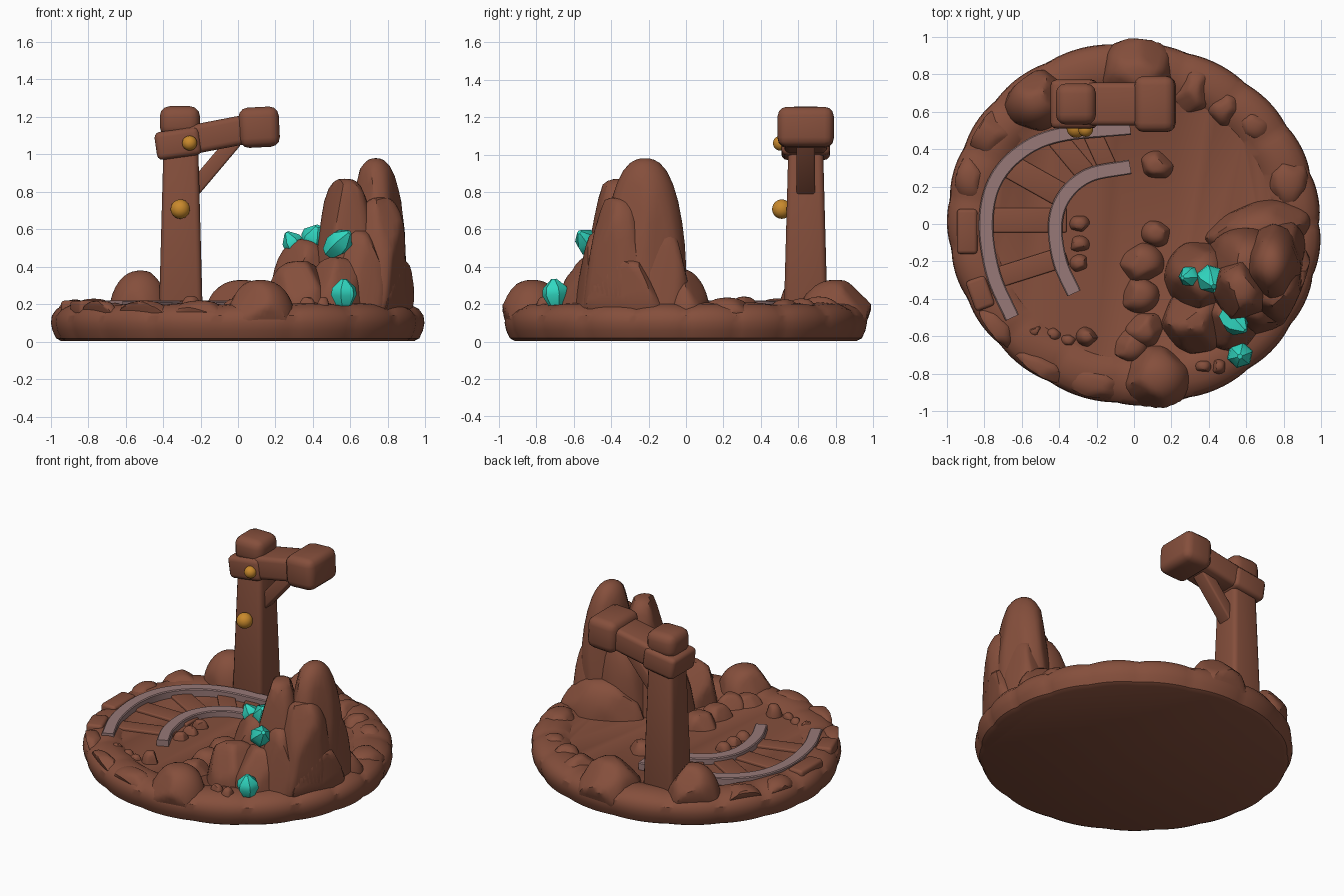
import bpy, bmesh, math, random
from mathutils import Vector, Matrix

if "Cube" in bpy.data.objects:
    bpy.data.objects.remove(bpy.data.objects["Cube"])

random.seed(5)
FLOOR = 0.17


def material(name, rgb):
    m = bpy.data.materials.new(name)
    m.diffuse_color = (*rgb, 1)
    m.use_nodes = True
    m.node_tree.nodes["Principled BSDF"].inputs["Base Color"].default_value = m.diffuse_color
    return m


BROWN = material("clay brown", (0.235, 0.078, 0.045))
RAIL = material("dusty rail grey", (0.31, 0.19, 0.185))
TEAL = material("crystal teal", (0.03, 0.68, 0.53))
GOLD = material("lamp gold", (0.58, 0.25, 0.025))


def finish(name, bm, mat, angle=32):
    bmesh.ops.recalc_face_normals(bm, faces=bm.faces)
    me = bpy.data.meshes.new(name)
    bm.to_mesh(me)
    bm.free()
    ob = bpy.data.objects.new(name, me)
    bpy.context.collection.objects.link(ob)
    me.materials.append(mat)
    bpy.ops.object.select_all(action='DESELECT')
    ob.select_set(True)
    bpy.context.view_layer.objects.active = ob
    bpy.ops.object.shade_smooth_by_angle(angle=math.radians(angle))
    return ob


def rock(name, x, y, top, rx, ry, turn=0, power=2.2, cuts=12, reach=0.97, z0=0.06):
    """Half-buried dome, chiselled by random planes; higher power gives fuller shoulders."""
    bm = bmesh.new()
    bmesh.ops.create_icosphere(bm, subdivisions=4, radius=1)
    for v in bm.verts:
        h = math.hypot(v.co.x, v.co.y)
        v.co *= (h ** power + abs(v.co.z) ** power) ** (-1 / power) * 1.03
    for _ in range(cuts):
        a = random.uniform(0, 2 * math.pi)
        e = random.uniform(0, 1.0)
        n = Vector((math.cos(a) * math.cos(e), math.sin(a) * math.cos(e), math.sin(e)))
        d = random.uniform(0.93, 0.99)
        for v in bm.verts:
            over = v.co.dot(n) - d
            if over > 0:
                v.co -= n * over * 0.85
    bmesh.ops.bisect_plane(bm, geom=bm.verts[:] + bm.edges[:] + bm.faces[:],
                           plane_co=(0, 0, 0), plane_no=(0, 0, -1), clear_outer=True)
    ex, ey, ez = (max(abs(v.co[k]) for v in bm.verts) for k in range(3))
    bmesh.ops.transform(bm, verts=bm.verts, matrix=Matrix.Translation((x, y, z0))
                        @ Matrix.Rotation(math.radians(turn), 4, 'Z')
                        @ Matrix.Diagonal((rx / ex, ry / ey, (top - z0) / ez, 1)))
    for v in bm.verts:      # keep the stone on the island
        r = math.hypot(v.co.x, v.co.y)
        lim = reach - 0.35 * max(0, 0.2 - v.co.z)
        if r > lim:
            v.co.x *= lim / r
            v.co.y *= lim / r
    finish(name, bm, BROWN)


def block(name, centre, size, mat=BROWN, taper=1.0, bevel=0.03, tilt=0, turn=0):
    """Rounded timber block; taper narrows the top."""
    bm = bmesh.new()
    bmesh.ops.create_cube(bm, size=1)
    for v in bm.verts:
        k = taper if v.co.z > 0 else 1
        v.co = Vector((v.co.x * size[0] * k, v.co.y * size[1] * k, v.co.z * size[2]))
    bmesh.ops.bevel(bm, geom=bm.edges[:], offset=bevel, segments=3, profile=0.5, affect='EDGES')
    bmesh.ops.transform(bm, verts=bm.verts, matrix=Matrix.Translation(centre)
                        @ Matrix.Rotation(turn, 4, 'Z') @ Matrix.Rotation(tilt, 4, 'Y'))
    finish(name, bm, mat)


def rail(name, pts, width, z0, z1):
    """Rectangular bar swept along a smooth path."""
    p = [Vector(q) for q in pts]
    p = [2 * p[0] - p[1]] + p + [2 * p[-1] - p[-2]]
    path = []
    for i in range(1, len(p) - 2):
        a, b, c, d = p[i - 1:i + 3]
        for s in range(8):
            t = s / 8
            path.append(0.5 * (2 * b + (c - a) * t + (2 * a - 5 * b + 4 * c - d) * t * t
                               + (3 * b - a - 3 * c + d) * t ** 3))
    path.append(p[-2])
    bm = bmesh.new()
    rings = []
    w, e = width / 2, 0.006
    section = ((-w, z0), (-w, z1 - e), (-w + e, z1), (w - e, z1), (w, z1 - e), (w, z0))
    for i, c in enumerate(path):
        t = (path[min(i + 1, len(path) - 1)] - path[max(i - 1, 0)]).normalized()
        n = Vector((-t.y, t.x))
        rings.append([bm.verts.new((c.x + n.x * o, c.y + n.y * o, z)) for o, z in section])
    for r, s in zip(rings, rings[1:]):
        for k in range(6):
            bm.faces.new((r[k], r[k - 1], s[k - 1], s[k]))
    bm.faces.new(rings[0])
    bm.faces.new(rings[-1])
    finish(name, bm, RAIL)


# round island base with a lumpy raised rim
bm = bmesh.new()
profile = [(0.945, 0.004), (0.972, 0.018), (0.992, 0.06), (1.0, 0.10), (0.995, 0.14), (0.97, 0.172),
           (0.92, 0.197), (0.85, 0.205), (0.79, 0.195), (0.75, FLOOR)]
N = 200
rings = []
for r, z in profile:
    ring = []
    for i in range(N):
        a = 2 * math.pi * i / N
        lump = abs(math.sin(9.5 * a + 0.9 * math.sin(2 * a))) ** 0.6
        k = 0.957 + 0.028 * math.cos(a) ** 2 - 0.014 * math.sin(2 * a) + 0.013 * lump
        zz = z + (0.012 * (lump - 0.7) if z > 0.15 and r > 0.77 else 0)
        ring.append(bm.verts.new((r * k * math.cos(a), r * k * math.sin(a), zz)))
    rings.append(ring)
for r, s in zip(rings, rings[1:]):
    for i in range(N):
        bm.faces.new((r[i - 1], r[i], s[i], s[i - 1]))
bm.faces.new(rings[0])
bm.faces.new(rings[-1])
finish("island_base", bm, BROWN)

# boulders on the rim: x, y, top, rx, ry, turn, reach
for i, (x, y, top, rx, ry, turn, reach) in enumerate([
        (0.02, 0.80, 0.33, 0.21, 0.21, 0, 1.0), (-0.52, 0.66, 0.38, 0.18, 0.17, 30, 0.975),
        (-0.77, 0.49, 0.23, 0.15, 0.18, 40, 0.98), (-0.87, 0.24, 0.225, 0.12, 0.15, 10, 0.99),
        (0.32, 0.71, 0.24, 0.12, 0.15, -20, 0.95), (0.49, 0.62, 0.23, 0.11, 0.12, -40, 0.95),
        (0.64, 0.53, 0.225, 0.12, 0.11, -50, 0.95), (0.82, 0.22, 0.235, 0.14, 0.17, 10, 0.98),
        (0.12, -0.82, 0.33, 0.19, 0.18, 0, 1.0), (-0.20, -0.84, 0.22, 0.20, 0.13, -10, 0.96),
        (-0.50, -0.76, 0.22, 0.19, 0.12, -35, 0.955), (-0.74, -0.56, 0.22, 0.17, 0.12, -55, 0.96)]):
    rock(f"rim_boulder_{i}", x, y, top, rx, ry, turn, 2.3, reach=reach, cuts=8)

# small stones on the floor: x, y, top, radius
for i, (x, y, top, r) in enumerate([
        (0.12, 0.31, 0.24, 0.10), (-0.29, 0.0, 0.22, 0.063), (-0.29, -0.11, 0.215, 0.063),
        (-0.29, -0.21, 0.215, 0.063), (-0.53, -0.57, 0.21, 0.05), (-0.43, -0.59, 0.2, 0.05),
        (-0.35, -0.62, 0.2, 0.05), (-0.25, -0.60, 0.245, 0.065), (0.12, -0.05, 0.24, 0.09),
        (0.04, -0.21, 0.26, 0.13), (0.03, -0.38, 0.25, 0.115), (0.06, -0.56, 0.25, 0.115),
        (-0.02, -0.65, 0.23, 0.11), (0.37, -0.76, 0.24, 0.055), (0.45, -0.76, 0.24, 0.055)]):
    rock(f"floor_stone_{i}", x, y, top, r, r * 0.9, power=2.8, cuts=5)

# rock hill: x, y, top, rx, ry, turn, shoulder power
for i, (x, y, top, rx, ry, turn, power) in enumerate([
        (0.735, -0.22, 0.98, 0.18, 0.235, 0, 2.5), (0.57, -0.35, 0.87, 0.165, 0.20, 10, 3.0),
        (0.76, -0.37, 0.77, 0.155, 0.20, -15, 3.0), (0.60, -0.23, 0.72, 0.23, 0.22, 0, 2.8),
        (0.36, -0.29, 0.55, 0.20, 0.21, 0, 2.5), (0.63, -0.42, 0.60, 0.20, 0.18, 0, 3.0),
        (0.33, -0.52, 0.43, 0.19, 0.18, 20, 2.8), (0.52, -0.51, 0.45, 0.18, 0.17, 0, 2.8),
        (0.84, -0.33, 0.44, 0.12, 0.22, -15, 3.0), (0.66, -0.04, 0.39, 0.30, 0.16, 15, 2.3),
        (0.80, -0.12, 0.60, 0.12, 0.16, 10, 2.6)]):
    rock(f"hill_rock_{i}", x, y, top, rx, ry, turn, power, cuts=10, reach=0.96)

# track sleepers as endpoints, then the rails
for i, (x1, y1, x2, y2, w) in enumerate([
        (-0.80, 0.02, -0.36, 0.02, 0.13), (-0.74, -0.29, -0.36, -0.17, 0.11),
        (-0.70, 0.33, -0.38, 0.15, 0.13), (-0.44, 0.49, -0.24, 0.25, 0.11),
        (-0.24, 0.52, -0.13, 0.28, 0.10)]):
    d = Vector((x2 - x1, y2 - y1))
    block(f"sleeper_{i}", ((x1 + x2) / 2, (y1 + y2) / 2, 0.165), (d.length, w, 0.045),
          bevel=0.008, turn=math.atan2(d.y, d.x))
rail("outer_rail", [(-0.65, -0.50), (-0.75, -0.27), (-0.79, 0.0), (-0.745, 0.22),
                    (-0.61, 0.38), (-0.40, 0.475), (-0.02, 0.515)], 0.078, 0.165, 0.22)
rail("inner_rail", [(-0.32, -0.37), (-0.395, -0.2), (-0.42, 0.0), (-0.37, 0.15),
                    (-0.24, 0.26), (-0.02, 0.305)], 0.078, 0.165, 0.212)

# squared stones beside the track
block("rim_slab_0", (-0.89, -0.04, 0.175), (0.11, 0.24, 0.09), bevel=0.02)
block("rim_slab_1", (-0.82, -0.37, 0.175), (0.11, 0.17, 0.09), bevel=0.02, turn=0.35)

# lamp post with sloping arm, end weight and brace
block("post", (-0.305, 0.64, 0.60), (0.235, 0.235, 0.96), taper=0.78, bevel=0.03)
block("post_cap", (-0.31, 0.64, 1.175), (0.215, 0.22, 0.165), bevel=0.055)
block("arm_collar", (-0.32, 0.64, 1.058), (0.24, 0.26, 0.15), bevel=0.03, tilt=-0.14)
block("arm", (-0.16, 0.64, 1.095), (0.42, 0.23, 0.155), bevel=0.03, tilt=-0.19)
block("arm_weight", (0.113, 0.64, 1.145), (0.215, 0.30, 0.215), bevel=0.05, tilt=-0.05)
block("brace", (-0.13, 0.64, 0.94), (0.36, 0.10, 0.08), bevel=0.012, tilt=-0.87)

# gold knobs
for name, loc, r in (("post_knob", (-0.308, 0.512, 0.708), 0.052),
                     ("arm_knob", (-0.258, 0.505, 1.06), 0.04)):
    bm = bmesh.new()
    bmesh.ops.create_icosphere(bm, subdivisions=3, radius=r, matrix=Matrix.Translation(loc))
    finish(name, bm, GOLD)

# faceted crystals: centre, radius, half height, lean direction
for i, (loc, r, h, axis) in enumerate([
        ((0.565, -0.70, 0.265), 0.072, 0.07, (0.0, -0.1, 1)),
        ((0.54, -0.525, 0.53), 0.068, 0.09, (0.6, -0.5, 0.6)),
        ((0.41, -0.295, 0.555), 0.078, 0.075, (0.2, -0.5, 0.8)),
        ((0.295, -0.28, 0.525), 0.058, 0.07, (-0.5, -0.1, 0.8))]):
    bm = bmesh.new()
    for z, k in ((-1, 0.6), (-0.2, 1.0), (0.35, 0.9), (1, 0.2)):
        for j in range(6):
            a = math.pi * j / 3 + 0.3
            bm.verts.new((r * k * math.cos(a), r * k * math.sin(a), h * z))
    bmesh.ops.convex_hull(bm, input=bm.verts)
    bmesh.ops.transform(bm, verts=bm.verts, matrix=Matrix.Translation(loc)
                        @ Vector(axis).to_track_quat('Z', 'Y').to_matrix().to_4x4())
    finish(f"crystal_{i}", bm, TEAL, 35)
